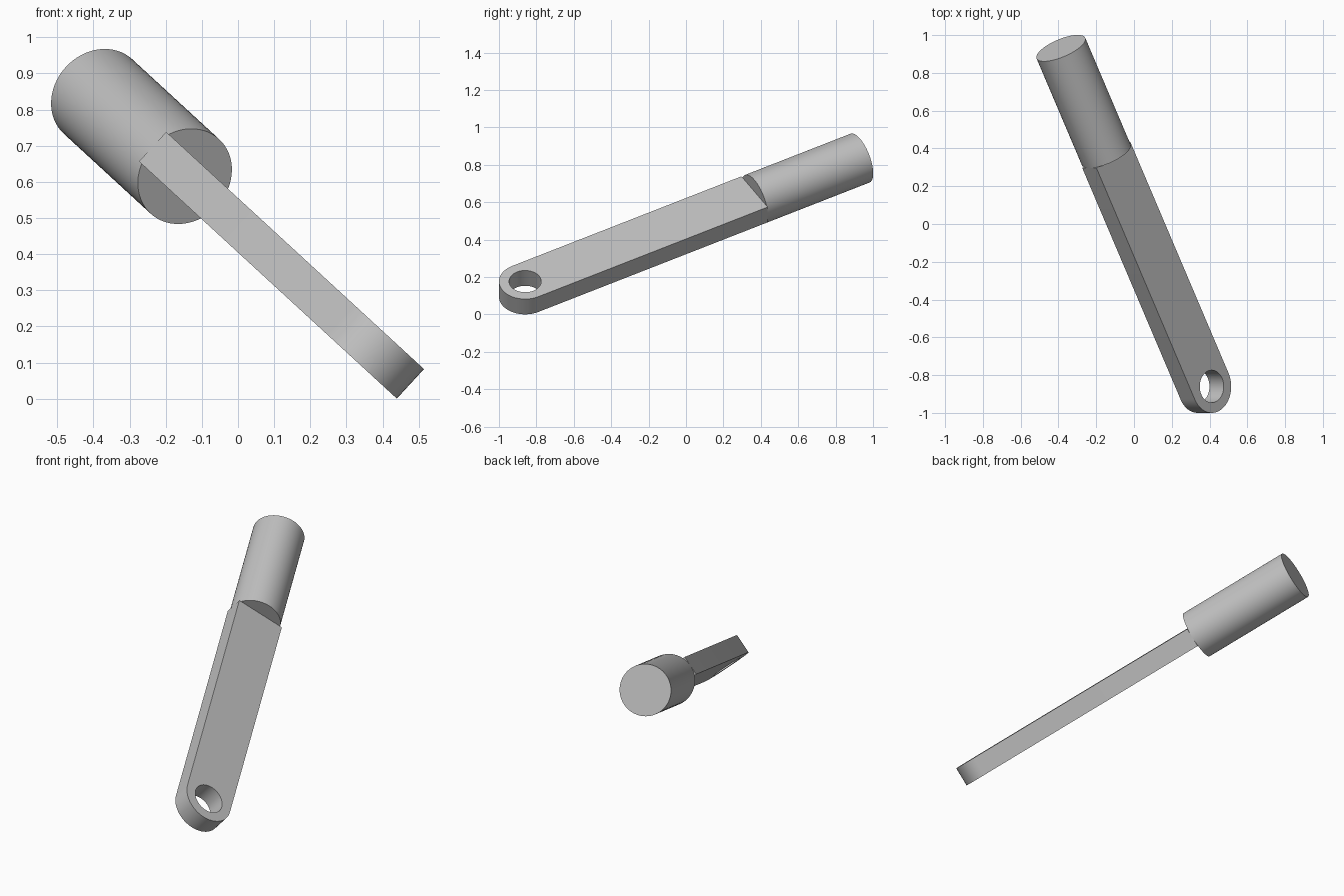
import bpy, bmesh, math
from mathutils import Matrix, Vector

if "Cube" in bpy.data.objects:
    bpy.data.objects.remove(bpy.data.objects["Cube"], do_unlink=True)

# Single grey metal
metal = bpy.data.materials.new("grey metal")
metal.use_nodes = True
grey = (0.53, 0.53, 0.53, 1)
metal.diffuse_color = grey
metal.node_tree.nodes["Principled BSDF"].inputs["Base Color"].default_value = grey

# Main dimensions
RADIUS, HOLE, THICK = 0.14, 0.086, 0.111
SEGS = 48
eye = Vector((0.374, -0.86, 0.136))
shoulder = Vector((-0.147, 0.366, 0.616))
rod_end = Vector((-0.387, 0.931, 0.836))

# Tilted frame: x along the rod, z through the flat bar, origin at the eye
along = (rod_end - eye).normalized()
normal = along.cross(Vector((0, -1, 0))).normalized()
if normal.z < 0:
    normal.negate()
side = normal.cross(along)
frame = Matrix((along, side, normal)).transposed().to_4x4()
frame.translation = eye
bar_len = (shoulder - eye).dot(along)
rod_len = (rod_end - shoulder).dot(along)


def finish(name, bm):
    bmesh.ops.recalc_face_normals(bm, faces=bm.faces)
    mesh = bpy.data.meshes.new(name)
    bm.to_mesh(mesh)
    bm.free()
    mesh.materials.append(metal)
    obj = bpy.data.objects.new(name, mesh)
    bpy.context.collection.objects.link(obj)
    obj.matrix_world = frame
    bpy.ops.object.select_all(action="DESELECT")
    obj.select_set(True)
    bpy.context.view_layer.objects.active = obj
    bpy.ops.object.shade_smooth_by_angle(angle=math.radians(30))
    return obj


def arc(radius, start, end, count):
    angles = [start + (end - start) * i / count for i in range(count + 1)]
    return [(radius * math.cos(a), radius * math.sin(a)) for a in angles]


# Flat bar with rounded end and pierced eye
bm = bmesh.new()
outline = arc(RADIUS, math.pi / 2, math.pi * 1.5, SEGS // 2)
outline += [(bar_len, -RADIUS), (bar_len, RADIUS)]
hole = arc(HOLE, 0, math.tau, SEGS)[:-1]
edges = []
for loop in (outline, hole):
    verts = [bm.verts.new((x, y, -THICK / 2)) for x, y in loop]
    edges += [bm.edges.new((v, verts[i - 1])) for i, v in enumerate(verts)]
bmesh.ops.triangle_fill(bm, edges=edges, use_beauty=True)
grown = bmesh.ops.extrude_face_region(bm, geom=bm.faces[:], use_keep_orig=True)
top = [v for v in grown["geom"] if isinstance(v, bmesh.types.BMVert)]
bmesh.ops.translate(bm, verts=top, vec=(0, 0, THICK))
finish("flat_bar", bm)

# Round rod beyond the shoulder
bm = bmesh.new()
place = Matrix.Translation((bar_len + rod_len / 2, 0, 0)) @ Matrix.Rotation(math.pi / 2, 4, "Y")
bmesh.ops.create_cone(bm, cap_ends=True, segments=64, radius1=RADIUS,
                      radius2=RADIUS, depth=rod_len, matrix=place)
finish("round_rod", bm)
